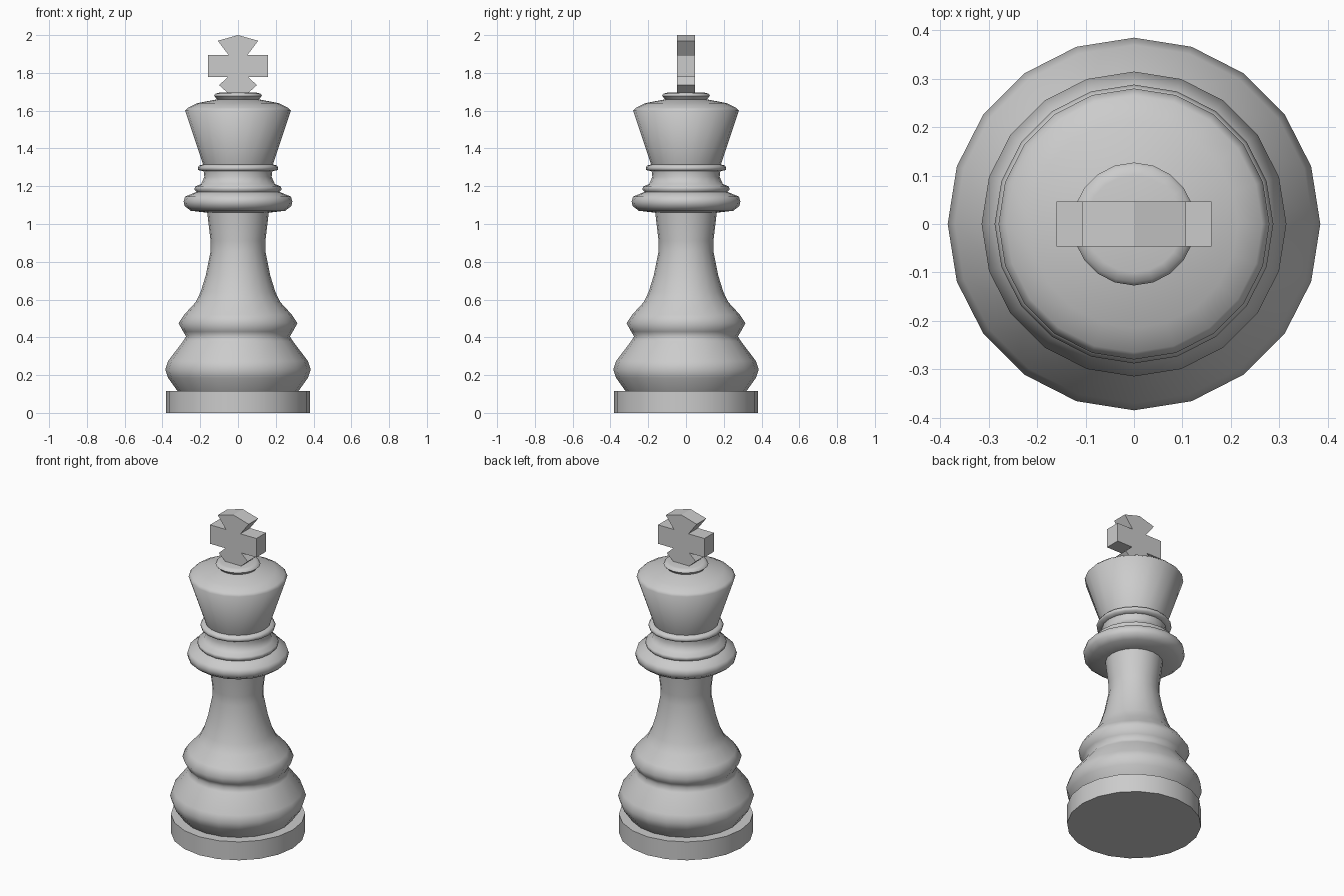
import bpy, bmesh
from math import radians, sin, cos, pi

if "Cube" in bpy.data.objects:
    bpy.data.objects.remove(bpy.data.objects["Cube"])

SIDES = 20


def finish(bm, name, smooth):
    bmesh.ops.recalc_face_normals(bm, faces=bm.faces)
    mesh = bpy.data.meshes.new(name)
    bm.to_mesh(mesh)
    bm.free()
    ob = bpy.data.objects.new(name, mesh)
    bpy.context.collection.objects.link(ob)
    if smooth:
        bpy.ops.object.select_all(action='DESELECT')
        ob.select_set(True)
        bpy.context.view_layer.objects.active = ob
        bpy.ops.object.shade_smooth_by_angle(angle=radians(70))
    return ob


def lathe(name, profile):
    """Turn (radius, z) pairs into a closed ring-by-ring solid."""
    bm = bmesh.new()
    rings = [[bm.verts.new((r * cos(2 * pi * i / SIDES), r * sin(2 * pi * i / SIDES), z))
              for i in range(SIDES)] for r, z in profile]
    for a, b in zip(rings, rings[1:]):
        for i in range(SIDES):
            j = (i + 1) % SIDES
            bm.faces.new((a[i], a[j], b[j], b[i]))
    bm.faces.new(rings[0])
    bm.faces.new(rings[-1])
    return finish(bm, name, True)


# Turned body: foot, bulge, shoulder, waist, collars, crown and finial seat
lathe("turned_body", [
    (0.38, 0.0), (0.38, 0.115), (0.32, 0.115),
    (0.37, 0.185), (0.385, 0.23), (0.37, 0.275), (0.29, 0.38), (0.275, 0.405),
    (0.29, 0.43), (0.315, 0.475), (0.285, 0.52), (0.225, 0.585),
    (0.198, 0.64), (0.17, 0.73), (0.145, 0.855), (0.145, 0.91), (0.163, 1.06),
    (0.25, 1.07), (0.283, 1.095), (0.288, 1.12), (0.28, 1.145), (0.22, 1.17),
    (0.23, 1.182), (0.228, 1.198), (0.195, 1.212), (0.178, 1.25), (0.182, 1.28),
    (0.21, 1.285), (0.213, 1.298), (0.205, 1.31), (0.185, 1.315),
    (0.28, 1.60), (0.265, 1.615), (0.215, 1.64), (0.11, 1.66),
    (0.127, 1.678), (0.12, 1.69), (0.10, 1.695)])

# Cross finial: mirrored half outline, extruded front to back
half = [(0.107, 1.97), (0.05, 1.895), (0.16, 1.895), (0.16, 1.777),
        (0.055, 1.777), (0.10, 1.735), (0.05, 1.69)]
outline = [(0, 2.0)] + half + [(-x, z) for x, z in reversed(half)]
bm = bmesh.new()
face = bm.faces.new([bm.verts.new((x, -0.047, z)) for x, z in outline])
new = bmesh.ops.extrude_face_region(bm, geom=[face])["geom"]
bmesh.ops.translate(bm, vec=(0, 0.094, 0),
                    verts=[v for v in new if isinstance(v, bmesh.types.BMVert)])
finish(bm, "cross_finial", False)
